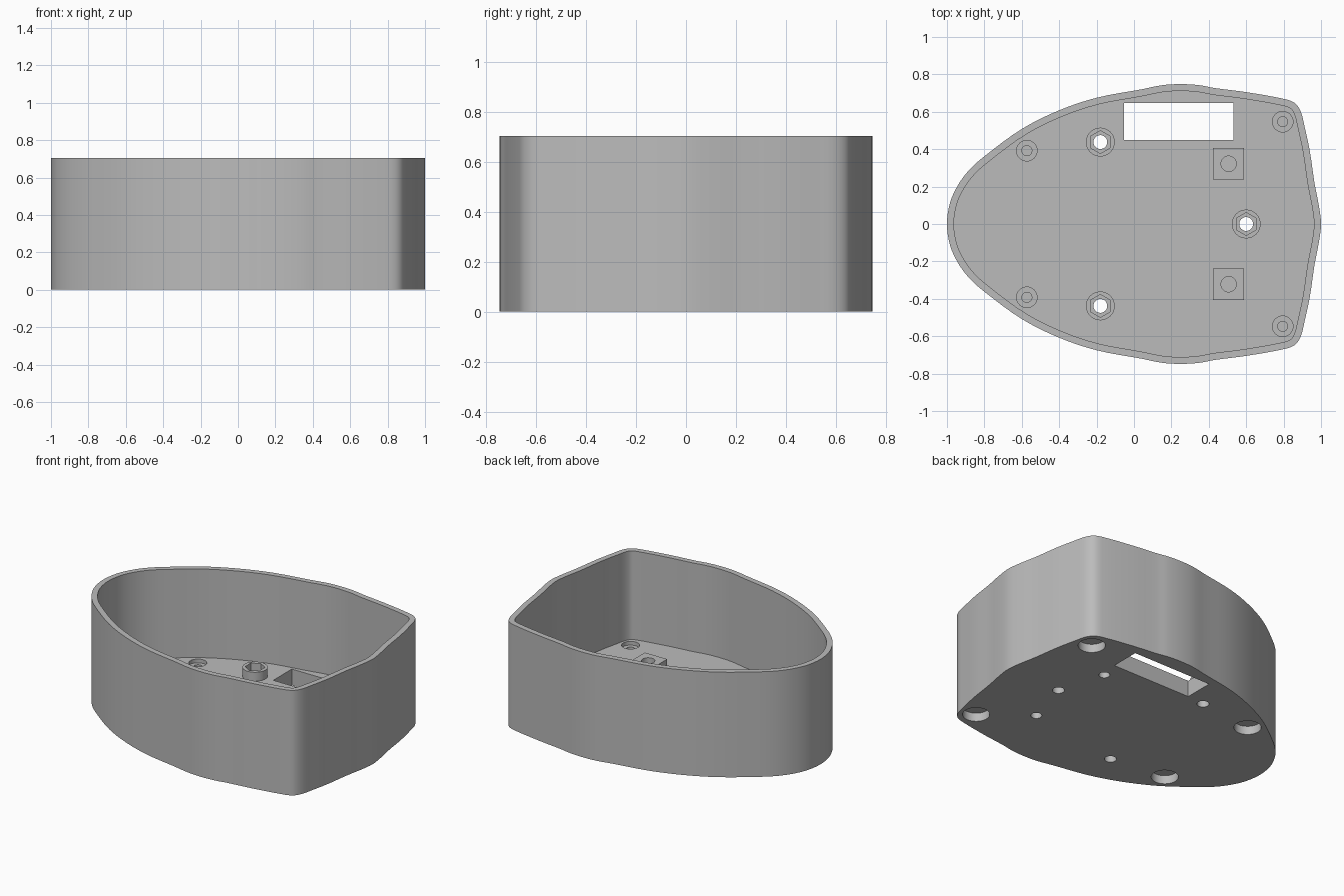
import bpy, bmesh, math
from mathutils import Vector

if "Cube" in bpy.data.objects:
    bpy.data.objects.remove(bpy.data.objects["Cube"])

HEIGHT, FLOOR, WALL = 0.705, 0.11, 0.037
BOSS_TOP = FLOOR + 0.06

grey = bpy.data.materials.new("plain_grey")
grey.diffuse_color = (0.5, 0.5, 0.5, 1)
grey.use_nodes = True
grey.node_tree.nodes["Principled BSDF"].inputs["Base Color"].default_value = grey.diffuse_color


def new_object(name, bm):
    bmesh.ops.recalc_face_normals(bm, faces=bm.faces[:])
    mesh = bpy.data.meshes.new(name)
    bm.to_mesh(mesh)
    bm.free()
    mesh.materials.append(grey)
    obj = bpy.data.objects.new(name, mesh)
    bpy.context.collection.objects.link(obj)
    return obj


def prism(name, x, y, r, z0, z1, sides=40, turn=0.0):
    """Upright prism or cylinder between two heights."""
    bm = bmesh.new()
    ring = [bm.verts.new((x + r * math.cos(turn + math.tau * i / sides),
                          y + r * math.sin(turn + math.tau * i / sides), z0))
            for i in range(sides)]
    face = bm.faces.new(ring)
    ext = bmesh.ops.extrude_face_region(bm, geom=[face])
    bmesh.ops.translate(bm, vec=(0, 0, z1 - z0),
                        verts=[v for v in ext["geom"] if isinstance(v, bmesh.types.BMVert)])
    return new_object(name, bm)


def box(name, x0, x1, y0, y1, z0, z1):
    bm = bmesh.new()
    bmesh.ops.create_cube(bm, size=1)
    for v in bm.verts:
        v.co = ((x0 + x1) / 2 + v.co.x * (x1 - x0),
                (y0 + y1) / 2 + v.co.y * (y1 - y0),
                (z0 + z1) / 2 + v.co.z * (z1 - z0))
    return new_object(name, bm)


# Outline: half profile from nose to tail, mirrored and smoothed
half = [(-1, 0), (-0.983, 0.115), (-0.94, 0.21), (-0.88, 0.29), (-0.8, 0.362),
        (-0.6, 0.508), (-0.4, 0.608), (-0.2, 0.675), (0.04, 0.72), (0.15, 0.742),
        (0.25, 0.748), (0.35, 0.742), (0.43, 0.727), (0.6, 0.705), (0.81, 0.667),
        (0.862, 0.645), (0.892, 0.6), (0.91, 0.53), (0.94, 0.39), (0.965, 0.22),
        (0.988, 0.1), (1, 0)]
ctrl = [Vector(p) for p in half] + [Vector((x, -y)) for x, y in half[-2:0:-1]]


def smooth_loop(pts, steps=4):
    out, n = [], len(pts)
    for i in range(n):
        a, b, c, d = (pts[(i + k) % n] for k in (-1, 0, 1, 2))
        # Tangents scaled to the span keep uneven spacing free of loops
        span = (c - b).length
        t0 = (c - a).normalized() * span
        t1 = (d - b).normalized() * span
        for s in range(steps):
            t = s / steps
            out.append(b * (2*t**3 - 3*t**2 + 1) + t0 * (t**3 - 2*t**2 + t)
                       + c * (3*t**2 - 2*t**3) + t1 * (t**3 - t**2))
    return out


outer = smooth_loop(ctrl)
count = len(outer)
inner = []
for i, p in enumerate(outer):
    d = (outer[(i + 1) % count] - outer[i - 1]).normalized()
    inner.append(p + Vector((d.y, -d.x)) * WALL)   # loop runs clockwise

# Open tray: outer wall, rim, inner wall and floor
bm = bmesh.new()
rings = [[bm.verts.new((p.x, p.y, z)) for p in loop]
         for loop, z in ((outer, 0), (outer, HEIGHT), (inner, HEIGHT), (inner, FLOOR))]
for low, high in zip(rings, rings[1:]):
    for i in range(count):
        j = (i + 1) % count
        bm.faces.new((low[i], low[j], high[j], high[i]))
bm.faces.new(rings[0])
bm.faces.new(rings[3])
tray = new_object("tray", bm)

adds, cuts = [], []

# Round nut bosses with hexagonal pockets and through holes
for x, y in ((-0.18, 0.438), (-0.18, -0.438), (0.6, 0)):
    adds.append(prism("nut_boss", x, y, 0.077, FLOOR - 0.03, BOSS_TOP))
    cuts.append(prism("nut_pocket", x, y, 0.061, 0.07, 0.3, 6, math.pi / 6))
    cuts.append(prism("bolt_hole", x, y, 0.037, -0.1, 0.2, 32))

for s in (1, -1):
    # Square blocks, drilled from both sides
    y = 0.322 * s
    adds.append(box("square_block", 0.423, 0.589, y - 0.083, y + 0.083, FLOOR - 0.03, BOSS_TOP))
    cuts.append(prism("block_hole", 0.506, y, 0.041, 0.07, 0.3, 32))
    cuts.append(prism("block_lower_hole", 0.506, y, 0.034, -0.1, 0.055, 32))
    # Corner recesses: stepped on top, wide below
    for x, y in ((-0.573, 0.392 * s), (0.795, 0.547 * s)):
        cuts.append(prism("corner_recess", x, y, 0.055, 0.085, 0.3, 32))
        cuts.append(prism("corner_pilot", x, y, 0.027, 0.07, 0.3, 24))
        cuts.append(prism("foot_recess", x, y, 0.083, -0.1, 0.057))

# Rectangular slot through the floor
cuts.append(box("slot", -0.053, 0.533, 0.45, 0.647, -0.1, 0.3))

for helper, op in [(o, 'UNION') for o in adds] + [(o, 'DIFFERENCE') for o in cuts]:
    mod = tray.modifiers.new(helper.name, 'BOOLEAN')
    mod.object, mod.operation, mod.solver = helper, op, 'EXACT'
    helper.hide_render = True

# Bake the cuts and remove the helpers
bpy.context.view_layer.update()
graph = bpy.context.evaluated_depsgraph_get()
baked = bpy.data.meshes.new_from_object(tray.evaluated_get(graph))
tray.modifiers.clear()
tray.data = baked
for helper in adds + cuts:
    bpy.data.objects.remove(helper)
baked.materials.clear()
baked.materials.append(grey)
for poly in baked.polygons:
    poly.material_index = 0

bpy.ops.object.select_all(action='DESELECT')
tray.select_set(True)
bpy.context.view_layer.objects.active = tray
bpy.ops.object.shade_smooth_by_angle(angle=math.radians(30))
